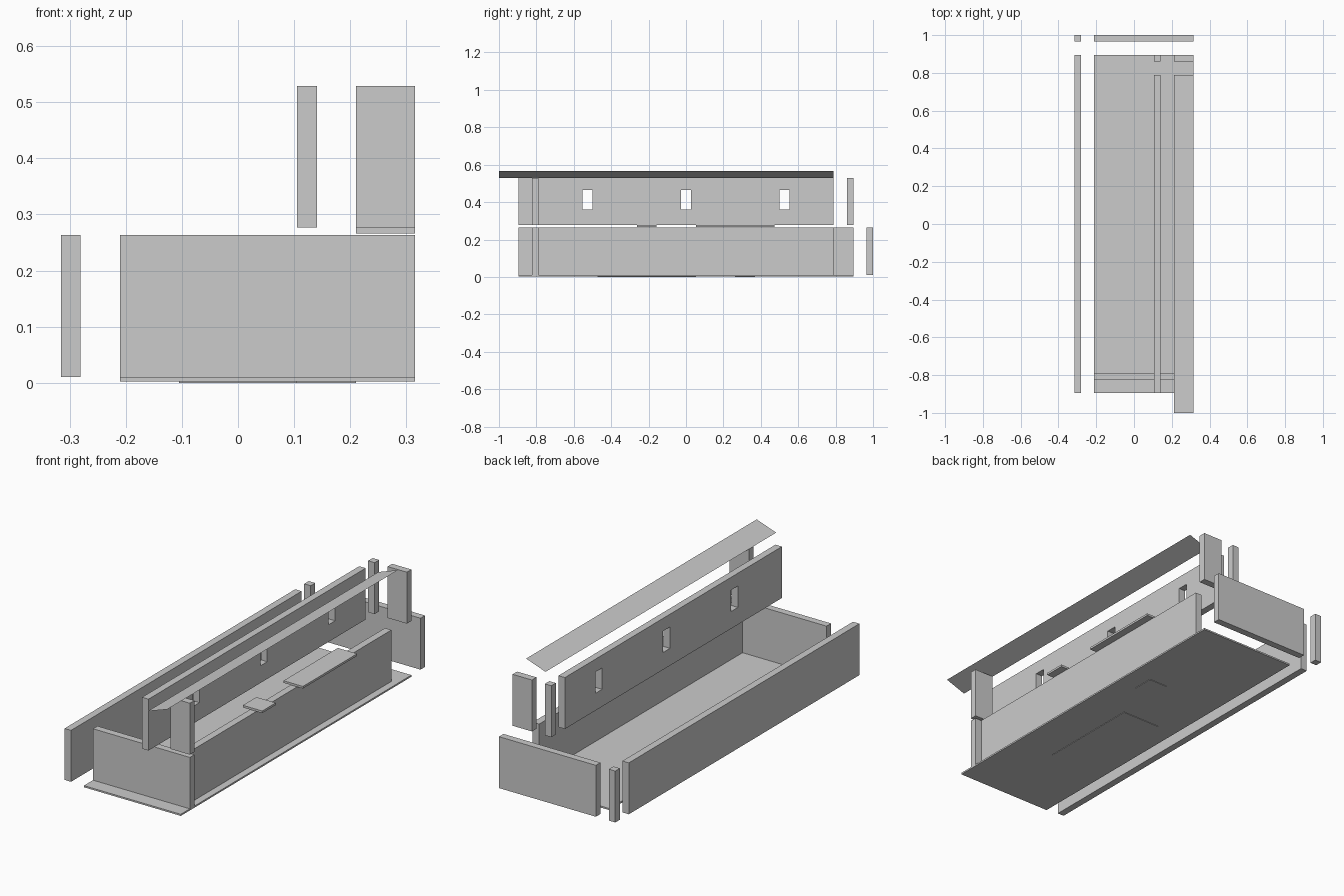
import bpy, bmesh
from mathutils import Vector

if "Cube" in bpy.data.objects:
    bpy.data.objects.remove(bpy.data.objects["Cube"])

M = 2 / 19          # planning module: the model is 19 modules long
T = M / 3           # wall thickness


def box(name, xs, ys, zs):
    """Axis-aligned box given by its (min, max) ranges."""
    lo, hi = Vector((xs[0], ys[0], zs[0])), Vector((xs[1], ys[1], zs[1]))
    centre, size = (lo + hi) / 2, hi - lo
    bm = bmesh.new()
    bmesh.ops.create_cube(bm, size=1)
    bmesh.ops.scale(bm, vec=size, verts=bm.verts)
    mesh = bpy.data.meshes.new(name)
    bm.to_mesh(mesh)
    bm.free()
    ob = bpy.data.objects.new(name, mesh)
    ob.location = centre
    bpy.context.collection.objects.link(ob)
    return ob


LOWER = (0.0105, 0.2630)      # lower storey wall heights
UPPER = (0.2765, 0.5290)      # upper storey wall heights
LEFT = (-3 * M, -3 * M + T)
HALL = (-2 * M, 3 * M)
WING = (2 * M, 3 * M)
SPINE = (M, M + T)
FRONT = (-7.5 * M - T, -7.5 * M)
BACK = (1 - T, 1)
UPPER_BACK = (8.5 * M - T, 8.5 * M)
FULL = (-8.5 * M, 8.5 * M)

# Ground floor and the thin plates beneath it
box("ground_floor", HALL, FULL, (0.0025, 0.0105))
box("large_under_plate", (-M, M), (-4.5 * M, 0.5 * M), (0, 0.0025))
box("small_under_plate", (M, 2 * M), (2.5 * M, 3.5 * M), (0, 0.0025))

# Lower walls, pulled apart; the right wall is set in by one thickness
box("lower_left_wall", LEFT, FULL, LOWER)
box("lower_right_wall", (3 * M - 2 * T, 3 * M - T), (-7.5 * M, 7.5 * M), LOWER)
box("lower_front_wall", HALL, FRONT, LOWER)
box("lower_back_wall", HALL, BACK, LOWER)
box("lower_corner_post", LEFT, BACK, LOWER)

# Floor plates of the upper storey
box("small_upper_plate", WING, (-2.5 * M, -1.5 * M), (0.266, 0.2765))
box("large_upper_plate", WING, (0.5 * M, 4.5 * M), (0.266, 0.2765))

# Upper walls
box("upper_front_wall", WING, FRONT, UPPER)
box("upper_back_wall", WING, UPPER_BACK, UPPER)
box("upper_corner_post", SPINE, UPPER_BACK, UPPER)
window_wall = box("upper_window_wall", SPINE, (-8.5 * M, 7.5 * M), UPPER)

# Three window openings
for i, y in enumerate((-5 * M, 0, 5 * M)):
    cutter = box(f"window_cutter_{i + 1}", (0.08, 0.165),
                 (y - M / 4, y + M / 4), (0.361, 0.466))
    cutter.hide_render = True
    cutter.hide_set(True)
    cutter.display_type = 'WIRE'
    cut = window_wall.modifiers.new(f"window_{i + 1}", 'BOOLEAN')
    cut.operation = 'DIFFERENCE'
    cut.solver = 'EXACT'
    cut.object = cutter

# Sloping roof: a single sheet without thickness
x0, x1, y0, y1, z0, z1 = 2 * M, 3 * M, -1, 7.5 * M, 0.529, 0.566
roof_mesh = bpy.data.meshes.new("roof_sheet")
roof_mesh.from_pydata([(x0, y0, z0), (x1, y0, z1), (x1, y1, z1), (x0, y1, z0)],
                      [], [(0, 1, 2, 3)])
roof = bpy.data.objects.new("roof_sheet", roof_mesh)
bpy.context.collection.objects.link(roof)
